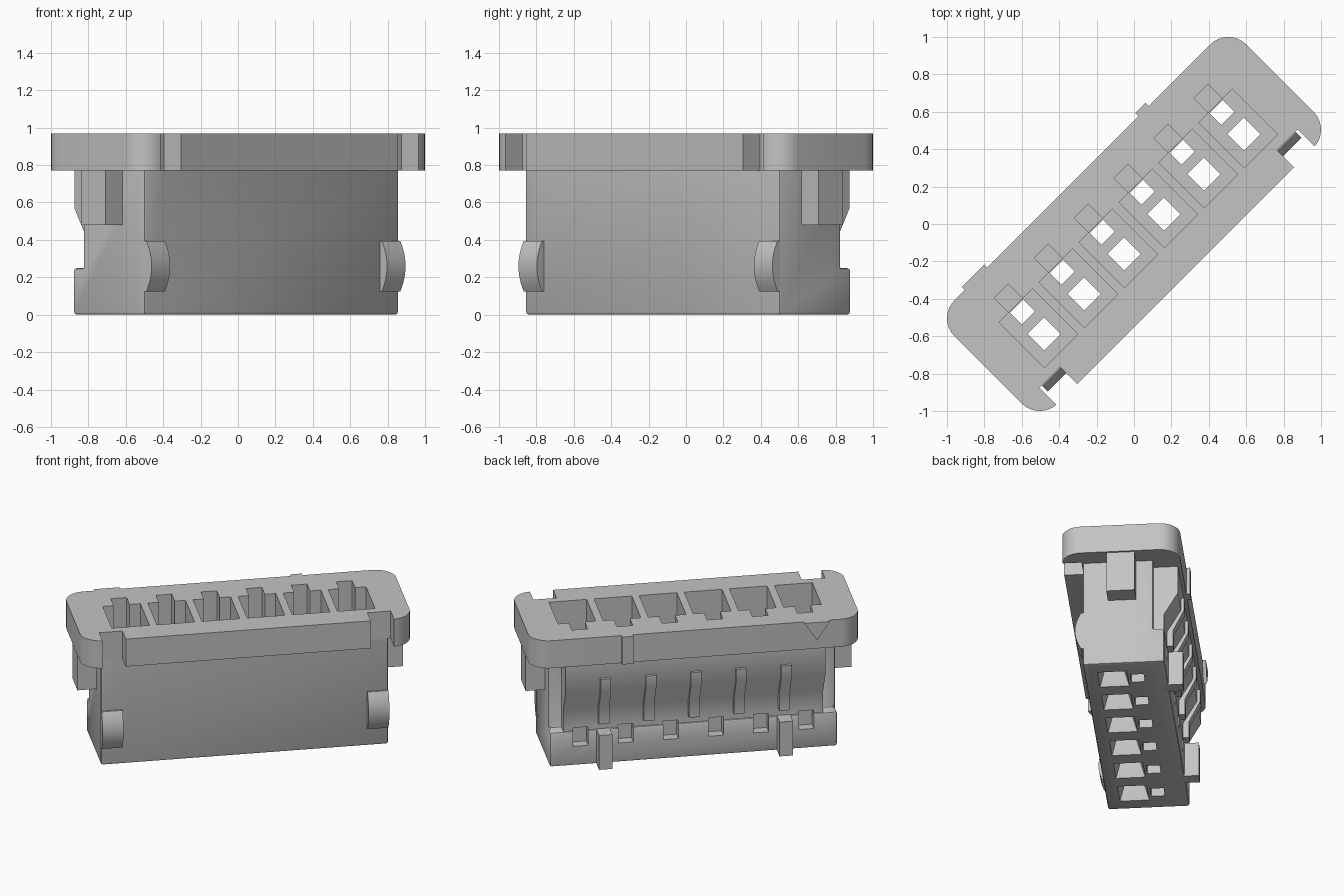
import bpy, bmesh, math
from mathutils import Matrix

cube = bpy.data.objects.get("Cube")
if cube:
    bpy.data.objects.remove(cube, do_unlink=True)

grey = bpy.data.materials.new("housing grey")
grey.use_nodes = True
colour = (0.55, 0.55, 0.55, 1)
grey.diffuse_color = colour
grey.node_tree.nodes["Principled BSDF"].inputs["Base Color"].default_value = colour

# Working frame: u = length, v = width (front is negative), z = up
PLACE = {"u": lambda p, t: (t, p[0], p[1]),
         "v": lambda p, t: (p[0], t, p[1]),
         "z": lambda p, t: (p[0], p[1], t)}


def prisms(name, items):
    """One object from (profile, axis, start, end) prisms."""
    bm = bmesh.new()
    for profile, axis, start, end in items:
        rings = [[bm.verts.new(PLACE[axis](p, t)) for p in profile] for t in (start, end)]
        bm.faces.new(rings[0])
        bm.faces.new(rings[1])
        n = len(profile)
        for i in range(n):
            j = (i + 1) % n
            bm.faces.new((rings[0][i], rings[0][j], rings[1][j], rings[1][i]))
    return finish(name, bm)


def finish(name, bm):
    bmesh.ops.recalc_face_normals(bm, faces=bm.faces)
    mesh = bpy.data.meshes.new(name)
    bm.to_mesh(mesh)
    bm.free()
    mesh.materials.append(grey)
    ob = bpy.data.objects.new(name, mesh)
    bpy.context.collection.objects.link(ob)
    return ob


def rect(a, b, c, d):
    return [(a, c), (b, c), (b, d), (a, d)]


def box(u, v, z):
    return (rect(*u, *v), "z", z[0], z[1])


def around(centre, half):
    return (centre - half, centre + half)


def bake(ob):
    bpy.context.view_layer.update()
    graph = bpy.context.evaluated_depsgraph_get()
    mesh = bpy.data.meshes.new_from_object(ob.evaluated_get(graph))
    ob.modifiers.clear()
    ob.data = mesh


def combine(ob, other, operation):
    mod = ob.modifiers.new("join", "BOOLEAN")
    mod.operation = operation
    mod.solver = "EXACT"
    mod.object = other
    bake(ob)
    bpy.data.objects.remove(other, do_unlink=True)


U, FRONT, BASE_BACK, END_BACK = 0.962, -0.255, 0.285, 0.21
FLANGE_Z, TOP = 0.77, 0.97
SIDES = (-1, 1)
centres = [(i - 2.5) * 0.302 for i in range(6)]
gaps = [(a + b) / 2 for a, b in zip(centres, centres[1:])]

# Main body with a stepped back and softened edges
housing = prisms("housing", [([(FRONT, 0), (BASE_BACK, 0), (BASE_BACK, 0.25),
                               (END_BACK, 0.25), (END_BACK, 0.87), (FRONT, 0.87)], "u", -U, U)])
soft = housing.modifiers.new("soft", "BEVEL")
soft.width, soft.segments, soft.limit_method = 0.015, 2, "ANGLE"
bake(housing)

# Back panel leaning in towards the base
combine(housing, prisms("back_panel", [([(0.1, 0.23), (0.275, 0.23), (0.275, 0.41), (0.367, 0.57),
                                        (0.367, 0.82), (0.1, 0.82)], "u", -0.87, 0.87)]), "UNION")

# Top flange: rounded plate with two notches in its front edge
radius, fu, fv = 0.135, 1.103, 0.39
outline = []
for corner, (su, sv) in enumerate([(1, 1), (-1, 1), (-1, -1), (1, -1)]):
    for step in range(9):
        a = math.radians(90 * corner + 90 * step / 8)
        outline.append((su * (fu - radius) + radius * math.cos(a),
                        sv * (fv - radius) + radius * math.sin(a)))
flange = prisms("flange", [(outline, "z", FLANGE_Z, TOP)])
combine(flange, prisms("notches", [box(sorted((s * 0.82, s * 0.976)), (-0.5, -0.262), (0.7, 1.1))
                                   for s in SIDES]), "DIFFERENCE")
combine(housing, flange, "UNION")

# Contact pockets, back slots, through holes and base notches
cuts = {
    "pockets": [box(around(c, 0.126), (-0.205, 0.138), (0.3, 1.1)) for c in centres],
    "slots": [box(around(c, 0.053), (0.1, 0.248), (0.45, 1.1)) for c in centres],
    "main_holes": [box(around(c, 0.0625), (-0.138, -0.012), (-0.1, 0.4)) for c in centres],
    "small_holes": [box(around(c, 0.05), (0.045, 0.134), (-0.1, 0.4)) for c in centres],
    "base_notches": [box(around(c, 0.05), (0.215, 0.4), (0.14, 0.27)) for c in centres],
}
for name, items in cuts.items():
    combine(housing, prisms(name, items), "DIFFERENCE")

# Tapered lead-ins under the main holes
bm = bmesh.new()
for c in centres:
    made = bmesh.ops.create_cube(bm, size=1)["verts"]
    for vert in made:
        low = vert.co.z < 0
        half_u, half_v = (0.1, 0.1) if low else (0.06, 0.06)
        vert.co = (c + math.copysign(half_u, vert.co.x),
                   -0.07 + math.copysign(half_v, vert.co.y), -0.01 if low else 0.12)
combine(housing, finish("lead_ins", bm), "DIFFERENCE")

# Separate details on the outside
parts = [housing]
parts.append(prisms("back_ribs", [([(0.2, 0.3), (0.315, 0.3), (0.315, 0.42), (0.388, 0.57),
                                    (0.388, 0.66), (0.2, 0.66)], "u", *around(g, 0.035))
                                  for g in gaps]))
parts.append(prisms("back_feet", [box(around(s * 0.604, 0.045), (0.25, 0.38), (0, 0.25))
                                  for s in SIDES]))
parts.append(prisms("end_tabs", [box(sorted((s * 0.94, s * 1.09)), (-0.088, 0.098), (0.48, 0.8))
                                 for s in SIDES]))

# Curved snap bumps low on the front face
arc = [(FRONT + 0.03, 0.395), (FRONT + 0.03, 0.125)]
for step in range(13):
    t = step / 6 - 1
    arc.append((FRONT - 0.012 - 0.04 * (1 - t * t), 0.26 + 0.135 * t))
parts.append(prisms("front_bumps", [(arc, "u", *sorted((s * 0.82, s * 0.96))) for s in SIDES]))

# Raised key and pin-one triangle on the back of the flange
parts.append(prisms("flange_key", [box(around(0.463, 0.038), (0.37, 0.415), (FLANGE_Z, TOP))]))
parts.append(prisms("pin_one_mark", [([(-0.89, TOP), (-0.72, TOP), (-0.805, 0.84)], "v", 0.37, 0.413)]))

# Turn the whole housing to its diagonal pose
bpy.ops.object.select_all(action="DESELECT")
for ob in parts:
    ob.data.transform(Matrix.Rotation(math.radians(45), 4, "Z"))
    ob.select_set(True)
bpy.context.view_layer.objects.active = housing
bpy.ops.object.shade_smooth_by_angle(angle=math.radians(30))
